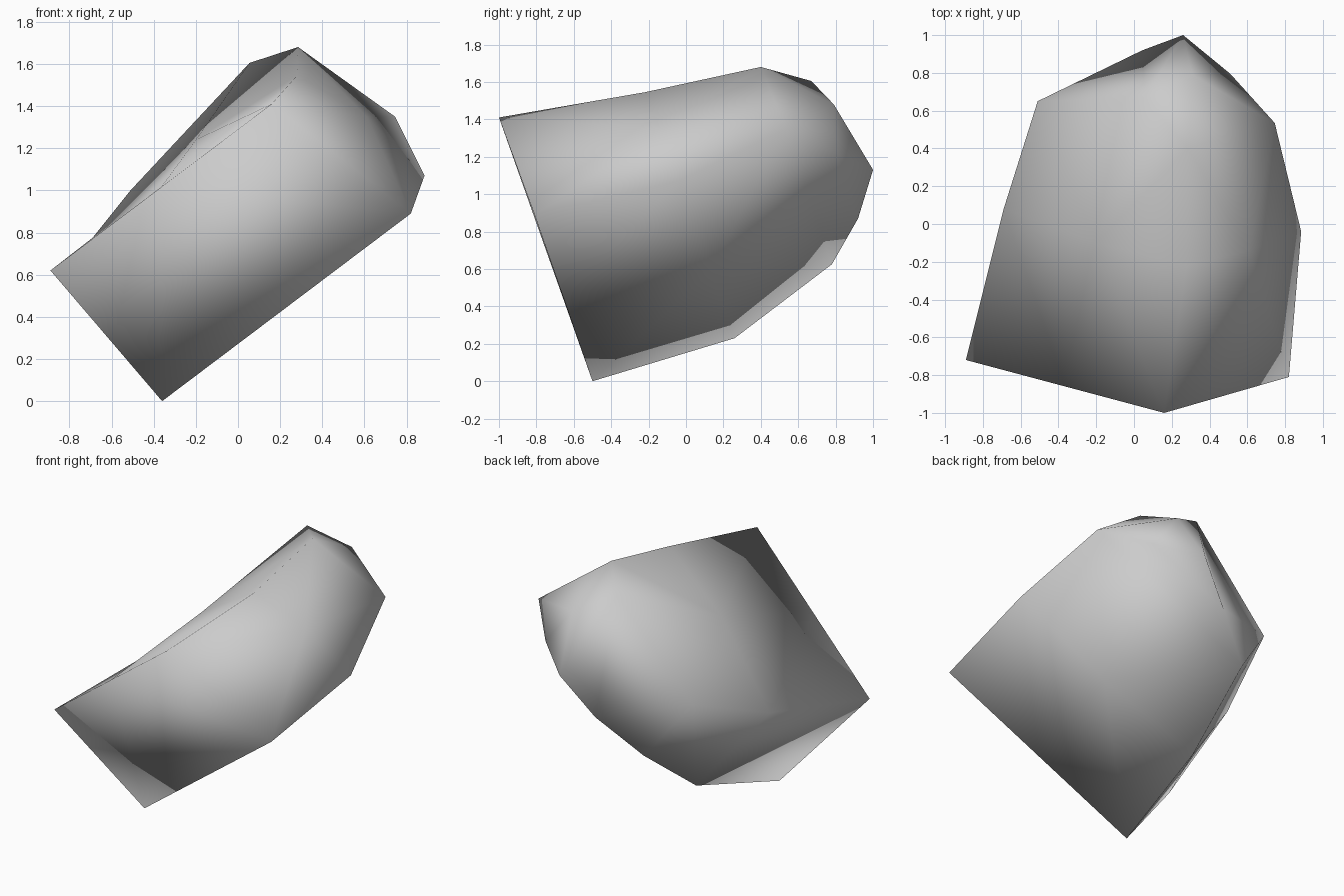
import bpy
import bmesh

default_cube = bpy.data.objects.get("Cube")
if default_cube:
    bpy.data.objects.remove(default_cube, do_unlink=True)


def make_material(name, value):
    """Plain grey material, same colour in viewport and render."""
    material = bpy.data.materials.new(name)
    colour = (value, value, value, 1.0)
    material.use_nodes = True
    material.diffuse_color = colour
    material.node_tree.nodes["Principled BSDF"].inputs["Base Color"].default_value = colour
    return material


# Corner points: three four-cornered sections from flat front to back,
# the swollen middles of three sides, then the blunt back end
points = {
    "front_left": (-.89, -.72, .62),
    "front_top": (-.365, -.86, 1.015),
    "front_ridge": (.16, -1, 1.41),
    "front_right": (.82, -.81, .89),
    "front_under": (.23, -.655, .445),
    "front_keel": (-.36, -.5, 0),
    "mid_left": (-.69, .08, .775),
    "mid_ridge": (.28, -.22, 1.545),
    "mid_right": (.885, -.04, 1.07),
    "mid_keel": (-.26, .26, .23),
    "rear_left": (-.51, .65, 1),
    "rear_ridge": (.285, .4, 1.68),
    "rear_right": (.745, .535, 1.35),
    "rear_keel": (-.225, .78, .625),
    "shoulder": (-.2, -.1, 1.24),
    "flank": (.61, -.14, 1.35),
    "belly": (.35, .13, .59),
    "crest": (.055, .67, 1.605),
    "brow": (.31, .79, 1.48),
    "cheek": (.51, .795, 1.22),
    "tip": (.26, 1, 1.13),
    "chin": (.045, .92, .87),
}

bm = bmesh.new()
corner = {name: bm.verts.new(position) for name, position in points.items()}


def add_panel(names):
    """One facet through the named corners."""
    face = bm.faces.new([corner[name] for name in names])
    face.smooth = True


def add_fan(centre, rim):
    """Triangles from a swollen middle to each edge of a closed rim."""
    names = rim.split()
    for first, second in zip(names, names[1:] + names[:1]):
        add_panel((centre, first, second))


# Swollen sides
add_fan("shoulder", "front_top front_ridge mid_ridge rear_ridge crest rear_left mid_left")
add_fan("flank", "front_ridge front_right mid_right rear_right rear_ridge mid_ridge")
add_fan("belly", "front_under mid_right rear_right rear_keel mid_keel front_keel")

# Flat front, lower left side and faceted back end
flat_panels = [
    "front_left front_top front_ridge front_right front_under front_keel",
    "front_left front_top mid_left",
    "front_right front_under mid_right",
    "front_keel front_left mid_keel",
    "front_left mid_left mid_keel",
    "mid_keel mid_left rear_left rear_keel",
    "rear_right rear_keel chin cheek",
    "rear_ridge brow crest",
    "rear_ridge rear_right brow",
    "rear_right cheek brow",
    "brow cheek tip",
    "cheek chin tip",
    "crest brow tip",
    "crest tip chin",
    "crest chin rear_left",
    "rear_left chin rear_keel",
]
for panel in flat_panels:
    add_panel(panel.split())

bmesh.ops.recalc_face_normals(bm, faces=bm.faces[:])

mesh = bpy.data.meshes.new("stone_body")
bm.to_mesh(mesh)
bm.free()
mesh.materials.append(make_material("light grey", .6))

stone = bpy.data.objects.new("stone_body", mesh)
bpy.context.collection.objects.link(stone)
